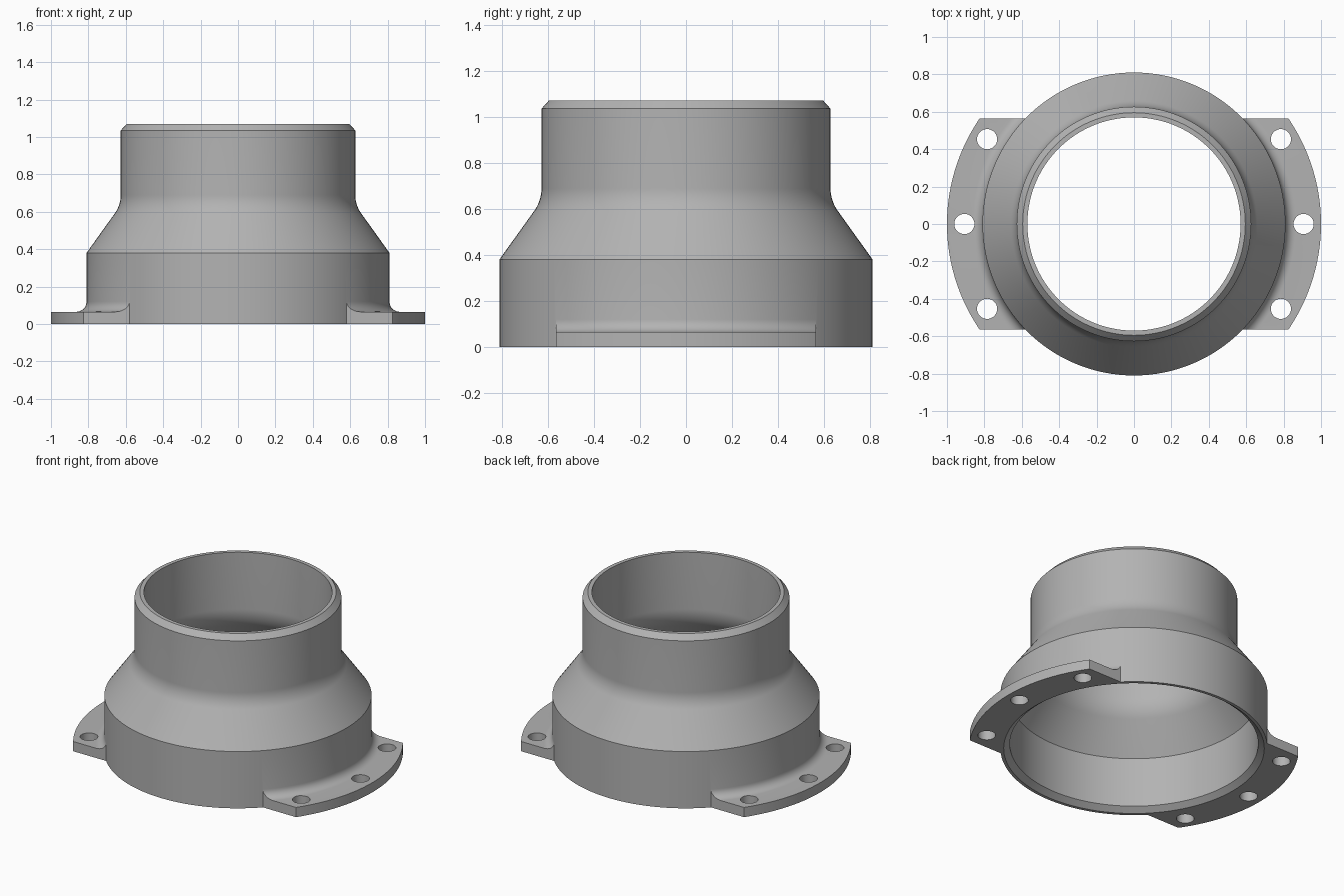
import bpy, bmesh
from math import cos, sin, pi, radians

SEGS = 128

if "Cube" in bpy.data.objects:
    bpy.data.objects.remove(bpy.data.objects["Cube"], do_unlink=True)

grey = bpy.data.materials.new("plain grey")
grey.use_nodes = True
colour = (0.45, 0.45, 0.45, 1)
grey.diffuse_color = colour
grey.node_tree.nodes["Principled BSDF"].inputs["Base Color"].default_value = colour


def make_object(name, bm):
    bmesh.ops.recalc_face_normals(bm, faces=bm.faces)
    mesh = bpy.data.meshes.new(name)
    bm.to_mesh(mesh)
    bm.free()
    mesh.materials.append(grey)
    obj = bpy.data.objects.new(name, mesh)
    bpy.context.collection.objects.link(obj)
    return obj


def lathe(name, profile):
    """Revolve a closed (radius, height) outline around z."""
    bm = bmesh.new()
    rings = []
    for i in range(SEGS):
        a = 2 * pi * i / SEGS
        rings.append([bm.verts.new((r * cos(a), r * sin(a), z)) for r, z in profile])
    n = len(profile)
    for i in range(SEGS):
        p, q = rings[i], rings[(i + 1) % SEGS]
        for j in range(n):
            k = (j + 1) % n
            bm.faces.new((p[j], q[j], q[k], p[k]))
    return make_object(name, bm)


def arc(cx, cz, radius, start, end, steps=10):
    angles = [radians(start + (end - start) * i / steps) for i in range(steps + 1)]
    return [(cx + radius * cos(a), cz + radius * sin(a)) for a in angles]


def combine(target, tool, operation):
    """Apply a boolean and remove the tool."""
    mod = target.modifiers.new(operation.lower(), "BOOLEAN")
    mod.operation, mod.object, mod.solver = operation, tool, "EXACT"
    bpy.context.view_layer.objects.active = target
    bpy.ops.object.modifier_apply(modifier=mod.name)
    bpy.data.objects.remove(tool, do_unlink=True)


# Hollow body: wide socket, cone, blended neck and chamfered rim
outer_neck = arc(0.797, 0.69, 0.17, 215.7, 180)
inner_neck = arc(0.797, 0.69, 0.227, 180, 215.7)
body = lathe("reducer_body",
             [(0.79, 0), (0.81, 0), (0.81, 0.38)] + outer_neck
             + [(0.627, 1.035), (0.595, 1.07), (0.57, 1.07)] + inner_neck
             + [(0.753, 0.362), (0.753, 0.03)])

# Flange ring with a fillet running up to the socket wall
flange = lathe("mounting_flange",
               [(0.80, 0), (1.0, 0), (1.0, 0.065)]
               + arc(0.865, 0.12, 0.055, 270, 180, 8) + [(0.80, 0.12)])

# Trim the ring to two side lugs
bm = bmesh.new()
bmesh.ops.create_cube(bm, size=1)
bmesh.ops.scale(bm, vec=(3, 1.13, 1), verts=bm.verts)
combine(flange, make_object("lug_trim", bm), "INTERSECT")

# Three bolt holes through each lug
bm = bmesh.new()
for side in (0, 180):
    for offset in (-30, 0, 30):
        a = radians(side + offset)
        made = bmesh.ops.create_cone(bm, cap_ends=True, segments=32,
                                     radius1=0.054, radius2=0.054, depth=1)
        bmesh.ops.translate(bm, verts=made["verts"],
                            vec=(0.907 * cos(a), 0.907 * sin(a), 0))
combine(flange, make_object("bolt_holes", bm), "DIFFERENCE")

# Join the lugs to the body and smooth the round surfaces
combine(body, flange, "UNION")
bpy.ops.object.select_all(action="DESELECT")
body.select_set(True)
bpy.context.view_layer.objects.active = body
bpy.ops.object.shade_smooth_by_angle(angle=radians(30))
